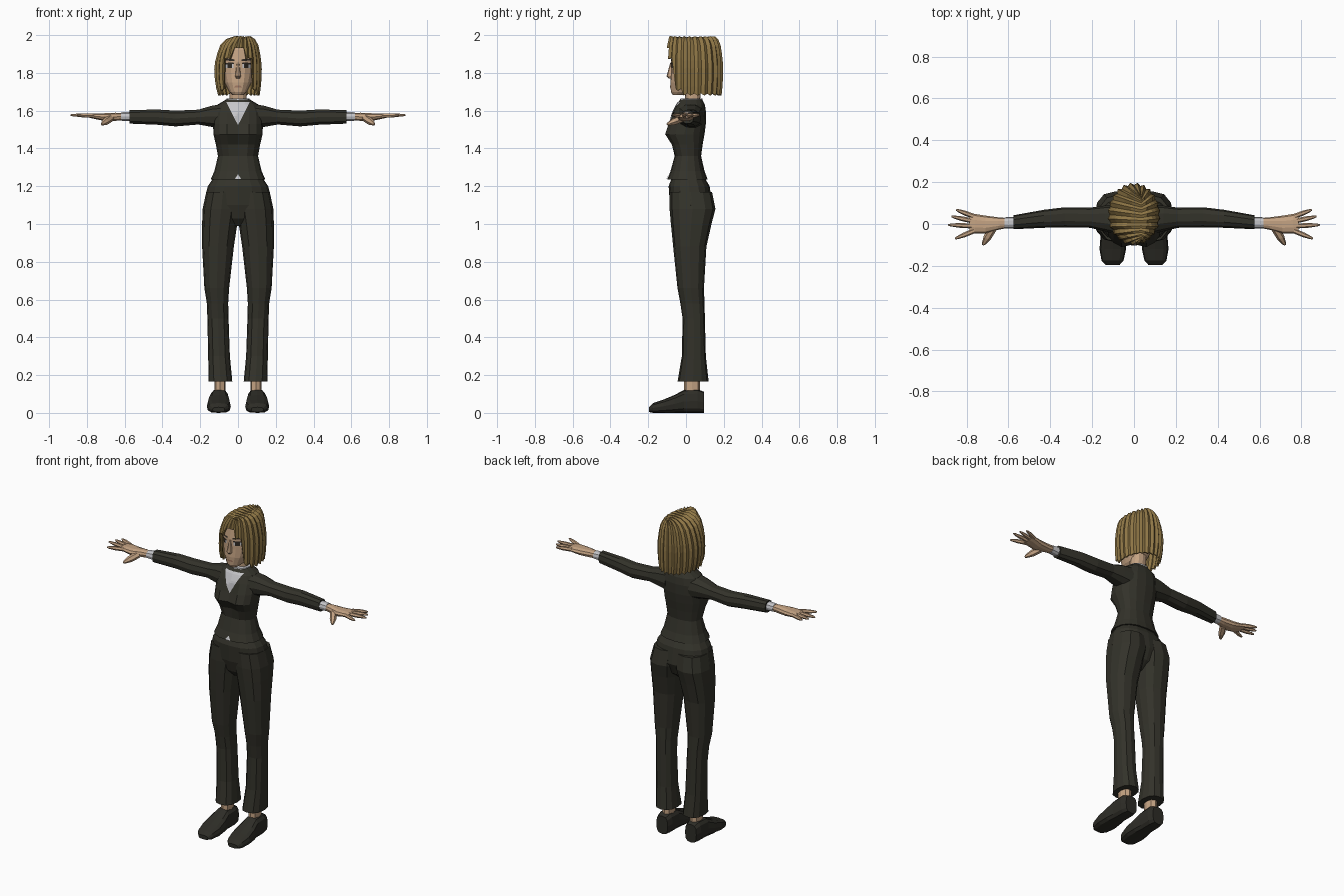
import bpy, bmesh
from math import sin, cos, pi, copysign
from mathutils import Vector
from mathutils.bvhtree import BVHTree

cube = bpy.data.objects.get("Cube")
if cube:
    bpy.data.objects.remove(cube, do_unlink=True)


def material(name, r, g, b):
    m = bpy.data.materials.new(name)
    m.use_nodes = True
    m.diffuse_color = (r, g, b, 1)
    m.node_tree.nodes["Principled BSDF"].inputs["Base Color"].default_value = (r, g, b, 1)
    return m


SUIT = material("suit charcoal", .033, .032, .023)
SHOE = material("shoe black", .027, .026, .02)
SKIN = material("skin", .56, .37, .23)
HAIR = material("dark blond hair", .27, .18, .06)
SHIRT = material("shirt pale grey", .56, .56, .58)
DARK = material("eye dark brown", .03, .024, .018)
LIPS = material("lips", .37, .2, .13)


def finish(name, bm, mat, mirror=False):
    """Turn a bmesh into an object and return a tree for laying plates on it."""
    bmesh.ops.recalc_face_normals(bm, faces=bm.faces)
    tree = BVHTree.FromBMesh(bm)
    mesh = bpy.data.meshes.new(name)
    bm.to_mesh(mesh)
    bm.free()
    mesh.materials.append(mat)
    ob = bpy.data.objects.new(name, mesh)
    bpy.context.collection.objects.link(ob)
    if mirror:
        ob.modifiers.new("mirror", 'MIRROR').use_clip = False
    return ob, tree


def bridge(bm, rings):
    for a, b in zip(rings, rings[1:]):
        n = len(a)
        for i in range(n):
            j = (i + 1) % n
            bm.faces.new((a[i], a[j], b[j], b[i]))
    bm.faces.new(rings[0][::-1])
    bm.faces.new(rings[-1])


def loft(bm, axis, sections, sides=12, power=2.4):
    """Rounded sections (position, u min, u max, v min, v max) along an axis."""
    def spread(c):
        return copysign(abs(c) ** (2 / power), c)
    rings = []
    for t, u0, u1, v0, v1 in sections:
        ring = []
        for i in range(sides):
            a = 2 * pi * i / sides
            u = (u0 + u1) / 2 + (u1 - u0) / 2 * spread(cos(a))
            v = (v0 + v1) / 2 + (v1 - v0) / 2 * spread(sin(a))
            ring.append(bm.verts.new({'x': (t, u, v), 'y': (u, t, v), 'z': (u, v, t)}[axis]))
        rings.append(ring)
    bridge(bm, rings)
    return bm


def part(name, mat, axis, sections, mirror=False, **kw):
    return finish(name, loft(bmesh.new(), axis, sections, **kw), mat, mirror)


def centred(rows):
    return [(z, -w, w, y0, y1) for z, w, y0, y1 in rows]


def finger(bm, start, end, r0, r1):
    start, end = Vector(start), Vector(end)
    turn = (end - start).to_track_quat('Z', 'Y')
    rings = []
    for f, r in ((0, r0), (.55, r0 * .95), (.9, r1), (1, r1 * .5)):
        rings.append([bm.verts.new(start.lerp(end, f) + turn @ Vector((r * cos(i * pi / 3), r * sin(i * pi / 3), 0)))
                      for i in range(6)])
    bridge(bm, rings)


def plate(name, mat, tree, corners, mirror=False, lift=.004, n=6):
    """Thin sheet with four (x, z) corners, laid on the front of a surface."""
    bm = bmesh.new()
    a, b, c, d = [Vector(p) for p in corners]
    grid = []
    for i in range(n + 1):
        row = []
        for j in range(n + 1):
            p = a.lerp(b, j / n).lerp(d.lerp(c, j / n), i / n)
            hit = tree.ray_cast(Vector((p.x, -1, p.y)), Vector((0, 1, 0)))[0]
            row.append(bm.verts.new((p.x, (hit.y if hit else 0) - lift, p.y)))
        grid.append(row)
    for r, s in zip(grid, grid[1:]):
        for j in range(n):
            bm.faces.new((r[j], r[j + 1], s[j + 1], s[j]))
    bmesh.ops.remove_doubles(bm, verts=bm.verts, dist=.0002)
    finish(name, bm, mat, mirror)


# Shoes and ankles
part("shoes", SHOE, 'y', [
    (-.197, .07, .135, .005, .03), (-.175, .05, .155, 0, .052), (-.12, .038, .165, 0, .07),
    (-.06, .042, .16, 0, .095), (-.01, .05, .15, 0, .122), (.06, .05, .148, 0, .125),
    (.095, .06, .138, 0, .112)], mirror=True, power=3)
part("ankles", SKIN, 'z', [(.08, .065, .125, -.01, .075), (.24, .065, .125, -.01, .075)], mirror=True, sides=8)

# Trousers
part("trouser_legs", SUIT, 'z', [
    (.165, .03, .155, -.045, .12), (.3, .043, .158, -.022, .105), (.5, .05, .162, -.018, .1),
    (.58, .052, .165, -.03, .098), (.66, .047, .178, -.045, .095), (.88, .022, .19, -.068, .108),
    (1, .004, .19, -.08, .135), (1.08, -.01, .187, -.087, .156), (1.17, -.01, .168, -.087, .138)], mirror=True)
part("trouser_hips", SUIT, 'z', centred([
    (.99, .03, -.03, .06), (1.03, .11, -.065, .11), (1.1, .183, -.085, .14),
    (1.2, .16, -.092, .125), (1.26, .12, -.07, .09)]), sides=16)

# Jacket, with a shallow hollow between the two sides of the chest
bm = loft(bmesh.new(), 'z', centred([
    (1.235, .145, -.1, .115), (1.28, .125, -.082, .098), (1.36, .106, -.06, .08),
    (1.42, .117, -.08, .088), (1.475, .13, -.117, .098), (1.53, .132, -.098, .105),
    (1.59, .128, -.07, .106), (1.632, .108, -.05, .1), (1.66, .062, -.03, .085)]), sides=16)
for v in bm.verts:
    if abs(v.co.x) < .01 and v.co.y < 0 and 1.4 < v.co.z < 1.56:
        v.co.y += .02
jacket, jacket_tree = finish("jacket", bm, SUIT)
plate("shirt_front", SHIRT, jacket_tree, [(-.062, 1.645), (.062, 1.645), (.001, 1.525), (-.001, 1.525)], n=10)
plate("shirt_hem", SHIRT, jacket_tree, [(-.018, 1.237), (.018, 1.237), (.001, 1.262), (-.001, 1.262)])
part("shirt_collar", SHIRT, 'z', centred([(1.625, .07, -.042, .085), (1.664, .06, -.03, .088)]))

# Sleeves, cuffs and hands
part("sleeves", SUIT, 'x', [
    (.08, -.05, .095, 1.5, 1.638), (.14, -.035, .088, 1.512, 1.628), (.21, -.018, .078, 1.525, 1.607),
    (.33, -.016, .08, 1.515, 1.602), (.43, -.018, .068, 1.524, 1.608), (.575, -.025, .042, 1.53, 1.604)],
    mirror=True, sides=10)
part("shirt_cuffs", SHIRT, 'x', [(.56, -.022, .034, 1.542, 1.596), (.62, -.022, .032, 1.546, 1.592)],
     mirror=True, sides=10)
bm = loft(bmesh.new(), 'x', [
    (.6, -.018, .028, 1.55, 1.588), (.65, -.028, .032, 1.545, 1.59), (.71, -.045, .04, 1.545, 1.587),
    (.76, -.045, .048, 1.556, 1.586), (.787, -.038, .042, 1.562, 1.583)], sides=10)
for y0, x1, y1 in ((.036, .85, .068), (.013, .872, .036), (-.01, .888, -.004), (-.033, .855, -.07)):
    finger(bm, (.765, y0, 1.573), (x1, y1, 1.577), .012, .007)
finger(bm, (.675, -.02, 1.56), (.722, -.1, 1.527), .02, .01)
finish("hands", bm, SKIN, True)

# Neck and head
part("neck", SKIN, 'z', centred([(1.6, .05, -.01, .08), (1.66, .045, -.005, .075), (1.75, .045, -.01, .08)]))
head, face = part("head", SKIN, 'z', centred([
    (1.682, .028, -.07, -.01), (1.7, .048, -.08, .05), (1.75, .074, -.083, .09), (1.8, .086, -.08, .12),
    (1.86, .09, -.08, .14), (1.92, .084, -.072, .13), (1.96, .055, -.04, .09)]), sides=16, power=2.2)
part("nose", SKIN, 'z', centred([
    (1.77, .01, -.09, -.06), (1.783, .015, -.103, -.06), (1.855, .007, -.083, -.06)]), sides=8)


def box(x0, x1, z0, z1):
    return [(x0, z0), (x1, z0), (x1, z1), (x0, z1)]


# Facial features
plate("eye_whites", SHIRT, face, box(.024, .066, 1.826, 1.85), mirror=True, lift=.002)
plate("irises", DARK, face, box(.033, .056, 1.826, 1.85), mirror=True, lift=.004)
plate("upper_lids", DARK, face, [(.02, 1.847), (.07, 1.845), (.068, 1.853), (.024, 1.855)], mirror=True, lift=.005)
plate("eyebrows", DARK, face, [(.018, 1.862), (.07, 1.866), (.066, 1.874), (.018, 1.872)], mirror=True, lift=.003)
plate("mouth", LIPS, face, [(-.022, 1.722), (.022, 1.722), (.012, 1.732), (-.012, 1.732)], lift=.003)

# Bobbed hair: ridged locks falling from a side parting, short over the face
FALL = [(0, 1.988), (.5, 1.982), (.8, 1.94), (.95, 1.88), (1, 1.82), (.97, 1.74), (.87, 1.675)]
COLUMNS, ROWS = 48, 9


def fall_at(t):
    k = min(int(t * 6), 5)
    return Vector(FALL[k]).lerp(Vector(FALL[k + 1]), t * 6 - k)


bm = bmesh.new()
columns = []
for c in range(COLUMNS):
    a = 2 * pi * c / COLUMNS
    off = min(c, COLUMNS - c)
    ridge = 1 if c % 2 else .93
    tip = .37 if off < 3 else .52 if off < 6 else .93 if off < 9 else 1
    tip *= 1 if c % 2 else .96
    start = Vector((.035, .03 - .1 * cos(a)))
    end = Vector((.127 * sin(a) * ridge, .045 - .153 * cos(a) * ridge))
    column = []
    for r in range(ROWS + 1):
        reach, z = fall_at(tip * r / ROWS)
        p = start.lerp(end, reach)
        lift = .012 * sin(pi * min(1, reach)) * (c % 2)
        column.append(bm.verts.new((p.x, p.y, z + lift)))
    columns.append(column)
for c in range(COLUMNS):
    p, q = columns[c], columns[(c + 1) % COLUMNS]
    for r in range(ROWS):
        bm.faces.new((p[r], p[r + 1], q[r + 1], q[r]))
bmesh.ops.remove_doubles(bm, verts=bm.verts, dist=.0005)
hair, _ = finish("hair", bm, HAIR)
shell = hair.modifiers.new("thickness", 'SOLIDIFY')
shell.thickness = .01
shell.offset = -1
